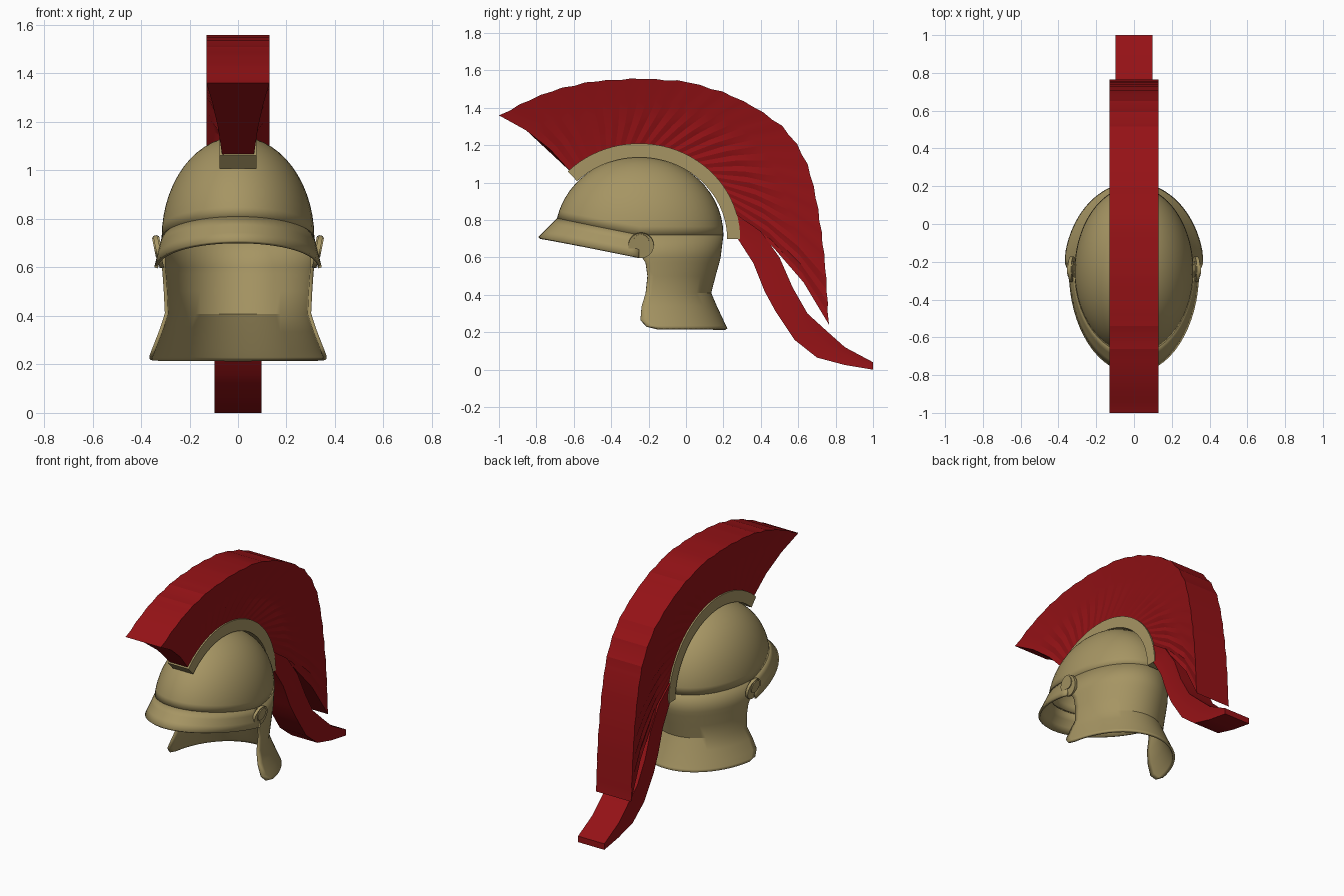
import bpy, bmesh
from math import sin, cos, pi, asin, radians
from mathutils import Vector

if "Cube" in bpy.data.objects:
    bpy.data.objects.remove(bpy.data.objects["Cube"])


def material(name, rgb):
    m = bpy.data.materials.new(name)
    m.diffuse_color = (*rgb, 1)
    m.use_nodes = True
    m.node_tree.nodes["Principled BSDF"].inputs["Base Color"].default_value = m.diffuse_color
    return m


BRONZE = material("bronze", (0.38, 0.30, 0.125))
RED = material("red_hair", (0.30, 0.006, 0.008))
CY, CZ = -0.25, 0.72          # centre of the dome
RX, RY, RZ = 0.315, 0.45, 0.42


def finish(ob, mat, angle=30):
    ob.data.materials.append(mat)
    bpy.ops.object.select_all(action='DESELECT')
    ob.select_set(True)
    bpy.context.view_layer.objects.active = ob
    bpy.ops.object.shade_smooth_by_angle(angle=radians(angle))


def grid(name, rows, mat, wrap=False, caps=False, shell=0.0, angle=30):
    """Skin rows of points; wrap closes each row, caps fills both ends."""
    bm = bmesh.new()
    vs = [[bm.verts.new(p) for p in r] for r in rows]
    n = len(rows[0])
    for a, b in zip(vs, vs[1:]):
        for i in range(n if wrap else n - 1):
            j = (i + 1) % n
            bm.faces.new((a[i], a[j], b[j], b[i]))
    if caps:
        bm.faces.new(vs[0])
        bm.faces.new(vs[-1])
    bmesh.ops.remove_doubles(bm, verts=bm.verts, dist=1e-5)
    bmesh.ops.recalc_face_normals(bm, faces=bm.faces)
    if shell:
        c = Vector((0, CY, 0.5))
        if sum(f.normal.dot(f.calc_center_median() - c) for f in bm.faces) < 0:
            bmesh.ops.reverse_faces(bm, faces=bm.faces)
    me = bpy.data.meshes.new(name)
    bm.to_mesh(me)
    bm.free()
    ob = bpy.data.objects.new(name, me)
    bpy.context.collection.objects.link(ob)
    finish(ob, mat, angle)
    if shell:
        s = ob.modifiers.new("thickness", 'SOLIDIFY')
        s.thickness, s.offset = shell, -1
    return ob


def resample(pts, n):
    """n+1 points evenly spaced along a polyline."""
    pts = [Vector(p) for p in pts]
    d = [0]
    for a, b in zip(pts, pts[1:]):
        d.append(d[-1] + (b - a).length)
    out, k = [], 0
    for i in range(n + 1):
        t = d[-1] * i / n
        while k < len(pts) - 2 and t > d[k + 1]:
            k += 1
        out.append(pts[k].lerp(pts[k + 1], (t - d[k]) / (d[k + 1] - d[k])))
    return out


# dome: ellipsoid whose lower edge rises toward the brow
def crease(a):
    return asin(0.09 * max(0, -sin(a)) / RZ)


def dome_point(a, lat):
    return (RX * cos(lat) * cos(a), CY + RY * cos(lat) * sin(a), CZ + RZ * sin(lat))


ring = [2 * pi * i / 56 for i in range(56)]
grid("dome", [[dome_point(a, pi / 2 + (crease(a) - pi / 2) * k / 14) for a in ring]
              for k in range(15)], BRONZE, wrap=True, shell=0.015)

# visor: flared strip around the front half
front = [pi + pi * i / 32 for i in range(33)]
top = [Vector(dome_point(a, crease(a))) for a in front]
rim = [Vector((0.345 * cos(a), CY + 0.54 * sin(a), 0.60 - 0.11 * sin(a))) for a in front]
grid("visor", [[p.lerp(q, k / 3) for p, q in zip(top, rim)] for k in range(4)],
     BRONZE, shell=0.015)

# neck guard: (height, front edge y, half width, back y)
neck = [(0.72, -0.24, 0.315, 0.20), (0.60, -0.235, 0.314, 0.185), (0.57, -0.215, 0.312, 0.178),
        (0.50, -0.205, 0.308, 0.158), (0.41, -0.215, 0.303, 0.135), (0.34, -0.237, 0.325, 0.165),
        (0.27, -0.243, 0.352, 0.198), (0.235, -0.21, 0.367, 0.214), (0.22, -0.15, 0.372, 0.222)]
rows = []
for z, y0, rx, yb in neck:
    ry = yb - CY
    a0 = asin((y0 - CY) / ry)
    rows.append([(rx * cos(a), CY + ry * sin(a), z)
                 for a in (a0 + (pi - 2 * a0) * i / 36 for i in range(37))])
grid("neck_guard", rows, BRONZE, shell=0.015)

# visor hinges: rounded lobe with a stud on each side
for side, label in ((1, "right"), (-1, "left")):
    for part, r, x, z, depth in (("lobe", 0.068, 0.328, 0.665, 0.018),
                                 ("stud", 0.042, 0.332, 0.685, 0.03)):
        bpy.ops.mesh.primitive_cylinder_add(
            vertices=28, radius=r, depth=depth, location=(side * x, -0.24, z),
            rotation=(0, side * (pi / 2 + 0.2), 0))
        ob = bpy.context.object
        ob.name = f"hinge_{part}_{label}"
        finish(ob, BRONZE)


# crest holder: curved bar over the dome
def arc(deg, ry, rz):
    return Vector((CY + ry * cos(radians(deg)), 0.70 + rz * sin(radians(deg))))


rows = []
for i in range(33):
    d = 135 - 135 * i / 32
    o, q = arc(d, 0.54, 0.51), arc(d, 0.47, 0.435)
    rows.append([(-0.076, *q), (0.076, *q), (0.076, *o), (-0.076, *o)])
grid("crest_holder", rows, BRONZE, wrap=True, caps=True)

# crest: pleated fan, each station runs from the holder to the outer edge
outer = [(-1, 1.36), (-0.85, 1.44), (-0.7, 1.5), (-0.5, 1.545), (-0.25, 1.56), (0, 1.545),
         (0.22, 1.48), (0.38, 1.4), (0.52, 1.3), (0.6, 1.2), (0.66, 1.08), (0.7, 0.91),
         (0.725, 0.75), (0.745, 0.58), (0.755, 0.42), (0.765, 0.24)]
N = 44
rows = []
for i, o in enumerate(resample(outer, N)):
    s = i / N
    q = arc(134 - 120 * s, 0.53, 0.50)
    d = o - q
    side_dir = Vector((d.y, -d.x)).normalized()
    valley = i % 2 and 0 < i < N
    right = []
    for t, w in ((0, 0.065), (0.33, 0.083), (0.66, 0.106), (1, 0.13)):
        p = q + d * t + side_dir * (0.03 - 0.08 * s) * 4 * t * (1 - t)
        if valley and t == 1:
            p -= d.normalized() * 0.006
        right.append((w - (0.009 if valley and 0 < t < 1 else 0), *p))
    rows.append(right + [(-x, y, z) for x, y, z in reversed(right)])
grid("crest", rows, RED, wrap=True, caps=True, angle=14)

# tail: narrower lock trailing from the back of the crest
upper = [(0.27, 0.83), (0.4, 0.74), (0.5, 0.6), (0.57, 0.44), (0.65, 0.3),
         (0.76, 0.2), (0.85, 0.12), (1, 0.04)]
lower = [(0.27, 0.71), (0.36, 0.57), (0.42, 0.42), (0.48, 0.31), (0.58, 0.16),
         (0.7, 0.065), (0.85, 0.025), (1, 0.0)]
rows = []
for i, (u, v) in enumerate(zip(upper, lower)):
    w = 0.075 + 0.022 * min(1, i / 3)
    right = [(w, *v), (w - (0.008 if i < 7 else 0), *((Vector(u) + Vector(v)) / 2)), (w, *u)]
    rows.append(right + [(-x, y, z) for x, y, z in reversed(right)])
grid("crest_tail", rows, RED, wrap=True, caps=True)
